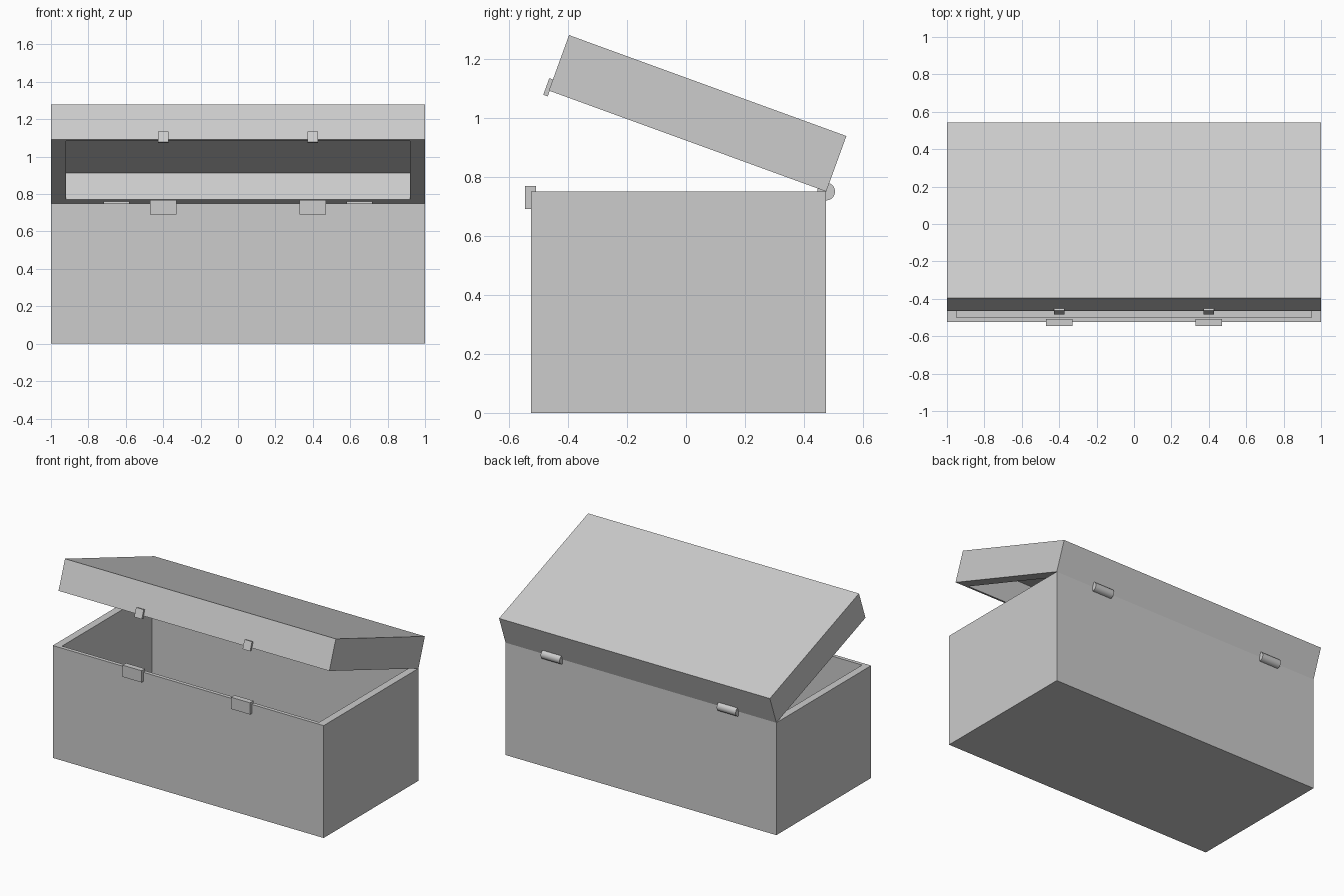
import bpy, bmesh, math
from mathutils import Matrix, Vector

cube = bpy.data.objects.get("Cube")
if cube:
    bpy.data.objects.remove(cube, do_unlink=True)

grey = bpy.data.materials.new("light_grey")
grey.use_nodes = True
colour = (0.604, 0.604, 0.604, 1)
grey.diffuse_color = colour
grey.node_tree.nodes["Principled BSDF"].inputs["Base Color"].default_value = colour


def finish(name, bm):
    bmesh.ops.recalc_face_normals(bm, faces=bm.faces)
    mesh = bpy.data.meshes.new(name)
    bm.to_mesh(mesh)
    bm.free()
    mesh.materials.append(grey)
    obj = bpy.data.objects.new(name, mesh)
    bpy.context.collection.objects.link(obj)
    return obj


def block_mesh(low, high):
    low, high = Vector(low), Vector(high)
    bm = bmesh.new()
    size = Matrix.Diagonal((*(high - low), 1))
    bmesh.ops.create_cube(bm, size=1, matrix=Matrix.Translation((low + high) / 2) @ size)
    return bm


def block(name, low, high):
    return finish(name, block_mesh(low, high))


def tray(name, low, high, inner_x, inner_y, floor_z, opening):
    """Block with a pocket sunk into its top (opening = 1) or bottom (-1)."""
    bm = block_mesh(low, high)
    bm.normal_update()
    face = max(bm.faces, key=lambda f: f.normal.z * opening)
    middle = face.calc_center_median()
    bmesh.ops.inset_individual(bm, faces=[face], thickness=0.02)
    for v in face.verts:
        v.co.x = inner_x if v.co.x > middle.x else -inner_x
        v.co.y = inner_y[1] if v.co.y > middle.y else inner_y[0]
    pocket = bmesh.ops.extrude_discrete_faces(bm, faces=[face])["faces"][0]
    for v in pocket.verts:
        v.co.z = floor_z
    return finish(name, bm)


# Chest body, open at the top
tray("chest_body", (-1, -0.525, 0), (1, 0.475, 0.75), 0.95, (-0.5, 0.45), 0.05, 1)

# Lid, hollow underneath, swung open about the rear edge
swing = Matrix.Translation((0, 0.475, 0.75)) @ Matrix.Rotation(math.radians(-20), 4, "X")
lid = tray("lid", (-1, -1, 0), (1, 0, 0.2), 0.92, (-0.975, -0.06), 0.15, -1)
lid.matrix_world = swing

for side, sign in (("left", 1), ("right", -1)):
    # Catch plate on the body and matching tab on the lid
    x = 0.4 * sign
    block(f"{side}_catch", (x - 0.07, -0.545, 0.69), (x + 0.07, -0.508, 0.768))
    tab = block(f"{side}_lid_tab", (x - 0.028, -1.013, -0.02), (x + 0.028, -0.997, 0.04))
    tab.matrix_world = swing

    # Hinge barrel
    bpy.ops.mesh.primitive_cylinder_add(
        vertices=32, radius=0.03, depth=0.14,
        location=(0.65 * sign, 0.475, 0.75), rotation=(0, math.pi / 2, 0))
    hinge = bpy.context.object
    hinge.name = f"{side}_hinge"
    hinge.data.materials.append(grey)
    bpy.ops.object.shade_smooth_by_angle()
